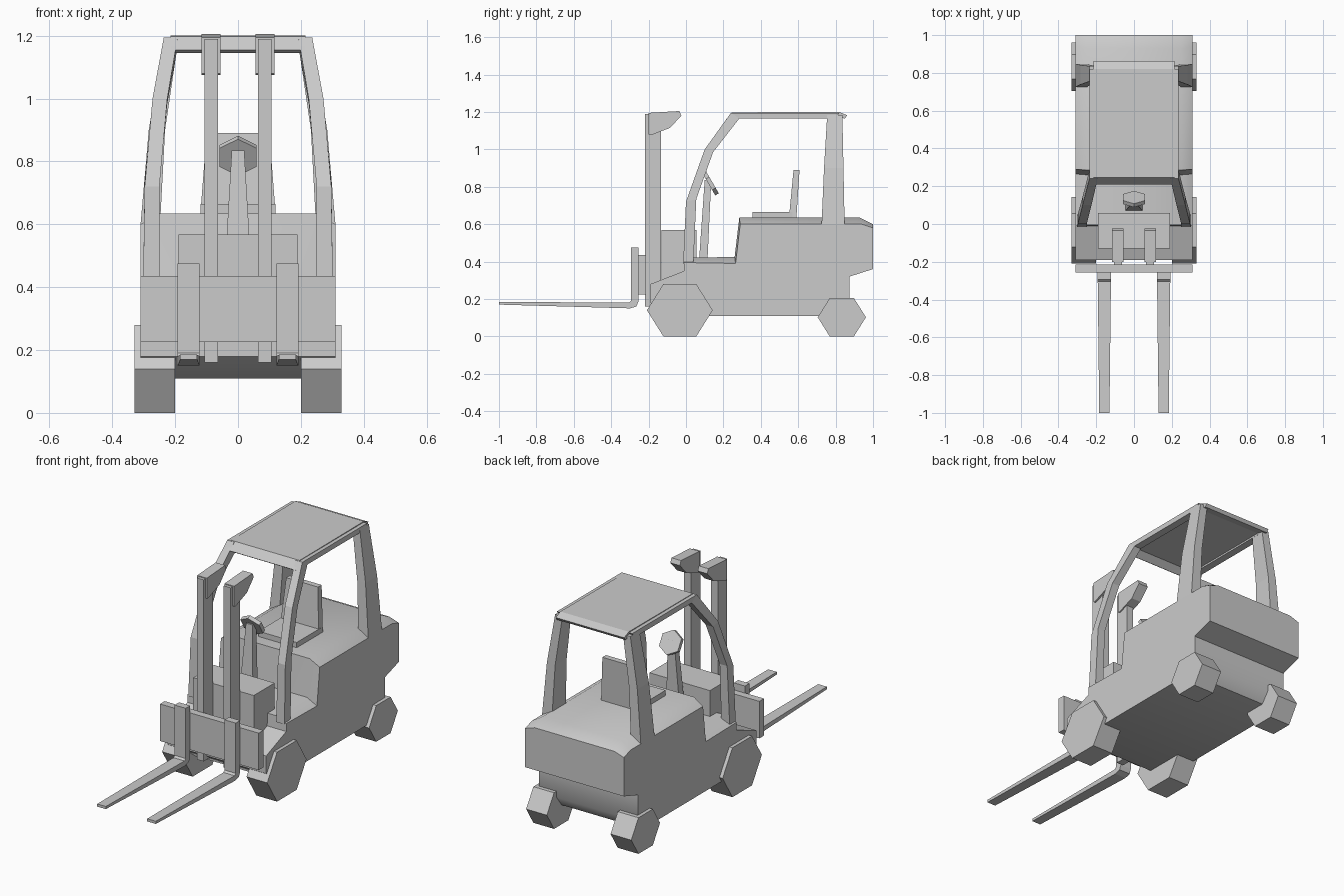
import bpy, bmesh, math
from mathutils import Vector

if "Cube" in bpy.data.objects:
    bpy.data.objects.remove(bpy.data.objects["Cube"])


def loft(name, rings, mirror=False, smooth=None):
    """Skin a stack of equal-length point rings and cap both ends."""
    bm = bmesh.new()
    rows = [[bm.verts.new(p) for p in ring] for ring in rings]
    n = len(rows[0])
    for a, b in zip(rows, rows[1:]):
        for i in range(n):
            j = (i + 1) % n
            bm.faces.new((a[i], a[j], b[j], b[i]))
    bm.faces.new(rows[0])
    bm.faces.new(rows[-1])
    bmesh.ops.recalc_face_normals(bm, faces=bm.faces)
    mesh = bpy.data.meshes.new(name)
    bm.to_mesh(mesh)
    bm.free()
    ob = bpy.data.objects.new(name, mesh)
    bpy.context.collection.objects.link(ob)
    if mirror:
        ob.modifiers.new("Mirror", 'MIRROR')
    if smooth:
        bpy.ops.object.select_all(action='DESELECT')
        ob.select_set(True)
        bpy.context.view_layer.objects.active = ob
        bpy.ops.object.shade_smooth_by_angle(angle=math.radians(smooth))
    return ob


def prism(name, profile, x0, x1, mirror=False):
    """Side profile (y, z) extruded from x0 to x1."""
    return loft(name, [[(x, y, z) for y, z in profile] for x in (x0, x1)], mirror)


def box(name, x0, x1, y0, y1, z0, z1, mirror=False):
    return prism(name, [(y0, z0), (y1, z0), (y1, z1), (y0, z1)], x0, x1, mirror)


def wheel(name, y, ry, h):
    """Six-sided wheel standing on the ground, flats at top and bottom."""
    c = h / 2
    prof = [(y - ry, c), (y - ry / 2, 0), (y + ry / 2, 0),
            (y + ry, c), (y + ry / 2, h), (y - ry / 2, h)]
    prism(name, prof, 0.2, 0.33, True)


def post(name, sections):
    """Cab post: sections are (outer y, z), (inner y, z), inner x, outer x."""
    loft(name, [[(xi, *a), (xo, *a), (xo, *b), (xi, *b)]
                for a, b, xi, xo in sections], True)


# Body: side profile with a raised centre that chamfers the hood and floor
under = [(1.0, 0.36), (0.875, 0.32), (0.875, 0.17), (0.83, 0.11),
         (-0.1, 0.11), (-0.19, 0.18), (-0.19, 0.28), (-0.01, 0.35)]
side = under + [(-0.01, 0.395), (0.265, 0.39), (0.29, 0.6), (0.94, 0.6), (1.0, 0.58)]
centre = under + [(-0.005, 0.42), (0.26, 0.425), (0.285, 0.635), (0.93, 0.635), (1.0, 0.6)]
loft("body", [[(x, y, z) for y, z in prof] for x, prof in
              ((-0.31, side), (-0.25, centre), (0.25, centre), (0.31, side))], smooth=40)

# Wheels
wheel("front_wheels", -0.033, 0.176, 0.28)
wheel("rear_wheels", 0.833, 0.129, 0.205)

# Dashboard block and lifting mast
box("dashboard", -0.19, 0.19, -0.13, 0.057, 0.25, 0.568)
box("mast_rails", 0.063, 0.106, -0.218, -0.135, 0.16, 1.19, True)
prism("mast_heads", [(-0.2, 1.195), (-0.035, 1.205), (-0.025, 1.18),
                     (-0.085, 1.115), (-0.19, 1.075), (-0.2, 1.08)], 0.056, 0.116, True)

# Carriage plate and forks, blades narrowing towards the tips
box("carriage_plate", -0.31, 0.31, -0.257, -0.215, 0.225, 0.435)
fork = [(-0.295, 0.475), (-0.255, 0.475), (-0.255, 0.185), (-0.265, 0.16), (-0.3, 0.15),
        (-1.0, 0.17), (-1.0, 0.185), (-0.305, 0.18), (-0.295, 0.19)]
loft("forks", [[(0.157 + s * (0.027 if y < -0.9 else 0.035), y, z) for y, z in fork]
               for s in (-1, 1)], True)

# Steering column and tilted six-sided wheel
loft("steering_column", [[(-w, y0, z), (w, y0, z), (w, y1, z), (-w, y1, z)]
                         for w, y0, y1, z in ((0.045, 0.07, 0.115, 0.41),
                                              (0.02, 0.1, 0.135, 0.835))])
up = Vector((0, -0.5, 0.86))
axis = Vector((0, 0.86, 0.5))
hub = Vector((0, 0.132, 0.818))
loft("steering_wheel", [[hub + axis * d + 0.068 * (up * math.cos(k * math.pi / 3)
                         + Vector((1, 0, 0)) * math.sin(k * math.pi / 3))
                         for k in range(6)] for d in (-0.011, 0.011)])

# Seat
box("seat_cushion", -0.12, 0.12, 0.355, 0.57, 0.625, 0.665)
loft("seat_back", [[(-w, y0, z), (w, y0, z), (w, y1, z), (-w, y1, z)]
                   for w, y0, y1, z in ((0.12, 0.55, 0.59, 0.63),
                                        (0.1, 0.575, 0.607, 0.89))])

# Cab frame: front posts bend back into roof rails, rear posts lean inwards
post("front_posts", [((-0.015, 0.39), (0.04, 0.4), 0.25, 0.302),
                     ((0.0, 0.72), (0.055, 0.735), 0.25, 0.297),
                     ((0.1, 1.0), (0.145, 0.985), 0.225, 0.272),
                     ((0.24, 1.195), (0.285, 1.165), 0.192, 0.236),
                     ((0.82, 1.195), (0.8, 1.165), 0.192, 0.236)])
post("rear_posts", [((0.725, 0.6), (0.848, 0.6), 0.248, 0.31),
                    ((0.738, 0.9), (0.842, 0.9), 0.232, 0.284),
                    ((0.755, 1.185), (0.836, 1.185), 0.19, 0.236)])

# Roof panel with down-turned front and rear edges
prism("roof", [(0.21, 1.155), (0.245, 1.198), (0.82, 1.2), (0.862, 1.182),
               (0.85, 1.165), (0.8, 1.175), (0.26, 1.175), (0.225, 1.145)], -0.215, 0.215)
